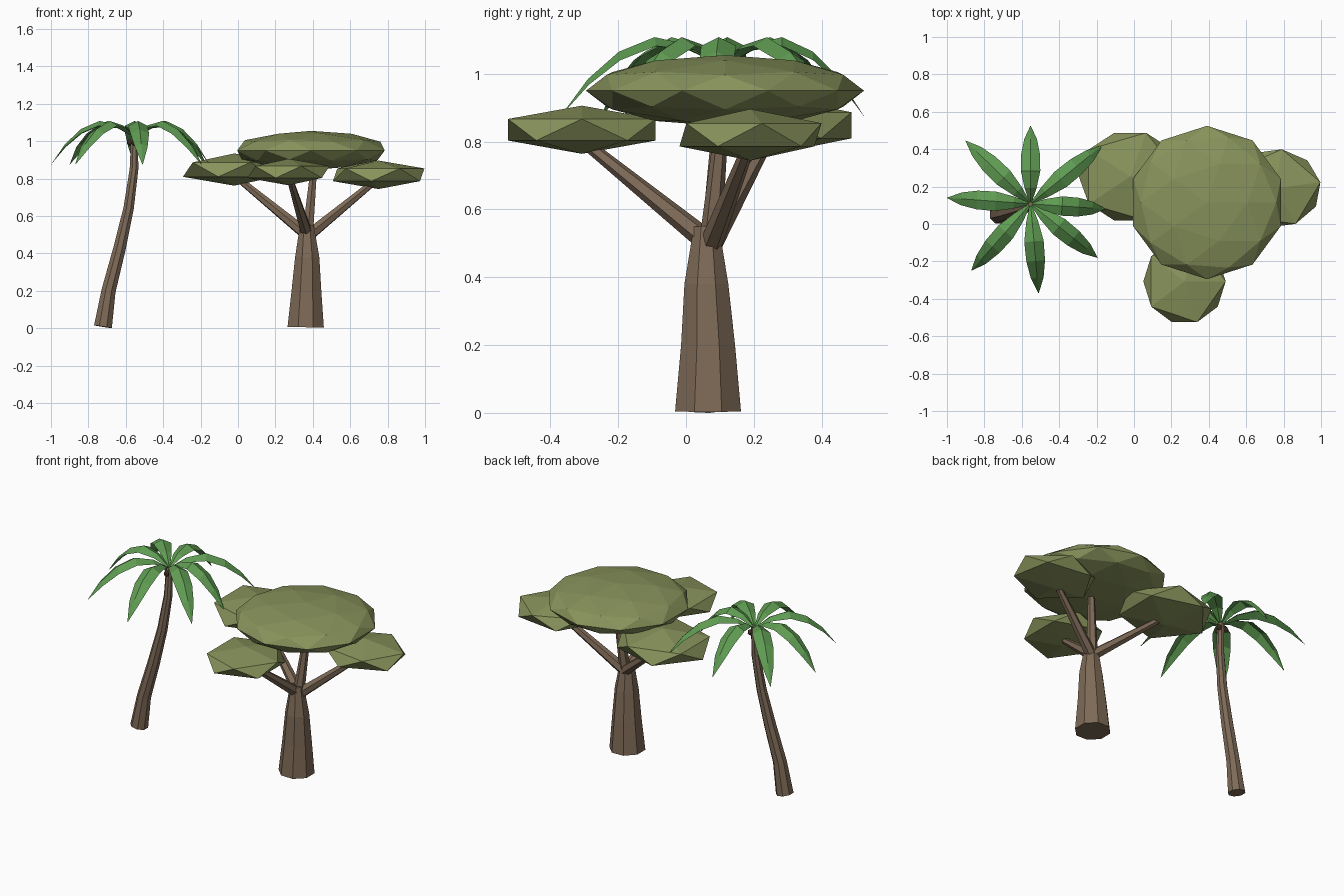
import bpy
import bmesh
from math import cos, sin, pi, atan2, radians
from mathutils import Vector, Matrix

cube = bpy.data.objects.get("Cube")
if cube:
    bpy.data.objects.remove(cube)


def material(name, rgb):
    m = bpy.data.materials.new(name)
    m.use_nodes = True
    m.diffuse_color = (*rgb, 1)
    m.node_tree.nodes["Principled BSDF"].inputs["Base Color"].default_value = (*rgb, 1)
    return m


BARK = material("brown bark", (0.21, 0.145, 0.095))
OLIVE = material("olive foliage", (0.245, 0.29, 0.105))
GREEN = material("palm green", (0.115, 0.33, 0.085))
NUT = material("dark brown", (0.10, 0.06, 0.04))


def finish(bm, name, mat, closed=True):
    """Turn a bmesh into a named, flat-shaded object."""
    if closed:
        bmesh.ops.recalc_face_normals(bm, faces=bm.faces)
    mesh = bpy.data.meshes.new(name)
    bm.to_mesh(mesh)
    bm.free()
    mesh.materials.append(mat)
    obj = bpy.data.objects.new(name, mesh)
    bpy.context.collection.objects.link(obj)
    return obj


def tube(name, points, radii, sides=8):
    """Tapered tube whose rings stand square to the path."""
    bm = bmesh.new()
    path = [Vector(p) for p in points]
    rings = []
    for i, (p, r) in enumerate(zip(path, radii)):
        tangent = path[min(i + 1, len(path) - 1)] - path[max(i - 1, 0)]
        turn = Vector((0, 0, 1)).rotation_difference(tangent)
        angles = [2 * pi * (k + 0.5) / sides for k in range(sides)]
        rings.append([bm.verts.new(p + turn @ Vector((r * cos(a), r * sin(a), 0)))
                      for a in angles])
    for low, high in zip(rings, rings[1:]):
        for k in range(sides):
            n = (k + 1) % sides
            bm.faces.new((low[k], low[n], high[n], high[k]))
    bm.faces.new(rings[0][::-1])
    bm.faces.new(rings[-1])
    return finish(bm, name, BARK)


def blob(name, centre, size, mat, detail=1, yaw=0):
    """Flattened icosphere."""
    bm = bmesh.new()
    bmesh.ops.create_icosphere(bm, subdivisions=detail, radius=1)
    bm.transform(Matrix.Translation(centre) @ Matrix.Diagonal((*size, 1))
                 @ Matrix.Rotation(radians(yaw), 4, "Z"))
    return finish(bm, name, mat)


# Spreading tree: trunk
tube("tree_trunk",
     [(0.362, 0.065, 0.005), (0.366, 0.065, 0.2), (0.37, 0.06, 0.38), (0.368, 0.06, 0.55)],
     [0.105, 0.086, 0.07, 0.04])

# Spreading tree: branches fan out from the fork
branches = {
    "left_branch": ((0.37, 0.07, 0.49), (0.75, 0.19, 0.80)),
    "right_branch": ((0.38, 0.07, 0.49), (0.0, 0.24, 0.80)),
    "front_branch": ((0.37, 0.07, 0.50), (0.28, -0.29, 0.79)),
    "centre_branch": ((0.37, 0.07, 0.48), (0.41, 0.11, 0.90)),
}
for name, (start, end) in branches.items():
    tube(name, [start, end], [0.034, 0.018], 6)

# Spreading tree: flat foliage pads
blob("main_canopy", (0.39, 0.115, 0.95), (0.415, 0.41, 0.105), OLIVE, 2)
blob("front_canopy", (0.27, -0.307, 0.835), (0.246, 0.256, 0.071), OLIVE)
blob("left_canopy", (0.752, 0.19, 0.82), (0.277, 0.237, 0.076), OLIVE, yaw=9)
blob("right_canopy", (-0.02, 0.253, 0.848), (0.307, 0.276, 0.086), OLIVE)

# Palm: leaning, curved trunk
tube("palm_trunk",
     [(-0.722, 0.05, 0.008), (-0.692, 0.055, 0.2), (-0.635, 0.07, 0.42),
      (-0.585, 0.085, 0.64), (-0.556, 0.1, 0.85), (-0.553, 0.11, 1.03)],
     [0.052, 0.041, 0.036, 0.03, 0.025, 0.02])

# Palm: small nuts under the crown
for i in range(3):
    a = radians(30 + 120 * i)
    blob(f"palm_nut_{i + 1}", (-0.555 + 0.026 * cos(a), 0.108 + 0.026 * sin(a), 0.995),
         (0.017, 0.017, 0.02), NUT)

# Palm: arching fronds, as (distance along, half width, height) of the midrib
CROWN = Vector((-0.553, 0.108, 0))
PROFILE = [(0.02, 0.006, 1.03), (0.2, 0.032, 1.085), (0.42, 0.052, 1.108),
           (0.64, 0.05, 1.065), (0.83, 0.034, 0.985), (1.0, 0.001, 0.875)]
TIPS = [(-0.553, 0.525), (-0.17, 0.42), (-0.152, 0.08), (-0.195, -0.18),
        (-0.51, -0.37), (-0.87, -0.25), (-1.0, 0.14), (-0.90, 0.445)]


def frond(name, tip):
    reach = Vector((*tip, 0)) - CROWN
    turn = Matrix.Rotation(atan2(reach.y, reach.x), 3, "Z")
    bm = bmesh.new()
    rows = []
    for along, half, height in PROFILE:
        rows.append([bm.verts.new(CROWN + turn @ Vector(
            (along * reach.length, side * half, height - abs(side) * half * 0.5)))
            for side in (-1, 0, 1)])
    for near, far in zip(rows, rows[1:]):
        for k in range(2):
            bm.faces.new((near[k], far[k], far[k + 1], near[k + 1]))
    finish(bm, name, GREEN, closed=False)


for i, tip in enumerate(TIPS):
    frond(f"palm_frond_{i + 1}", tip)
